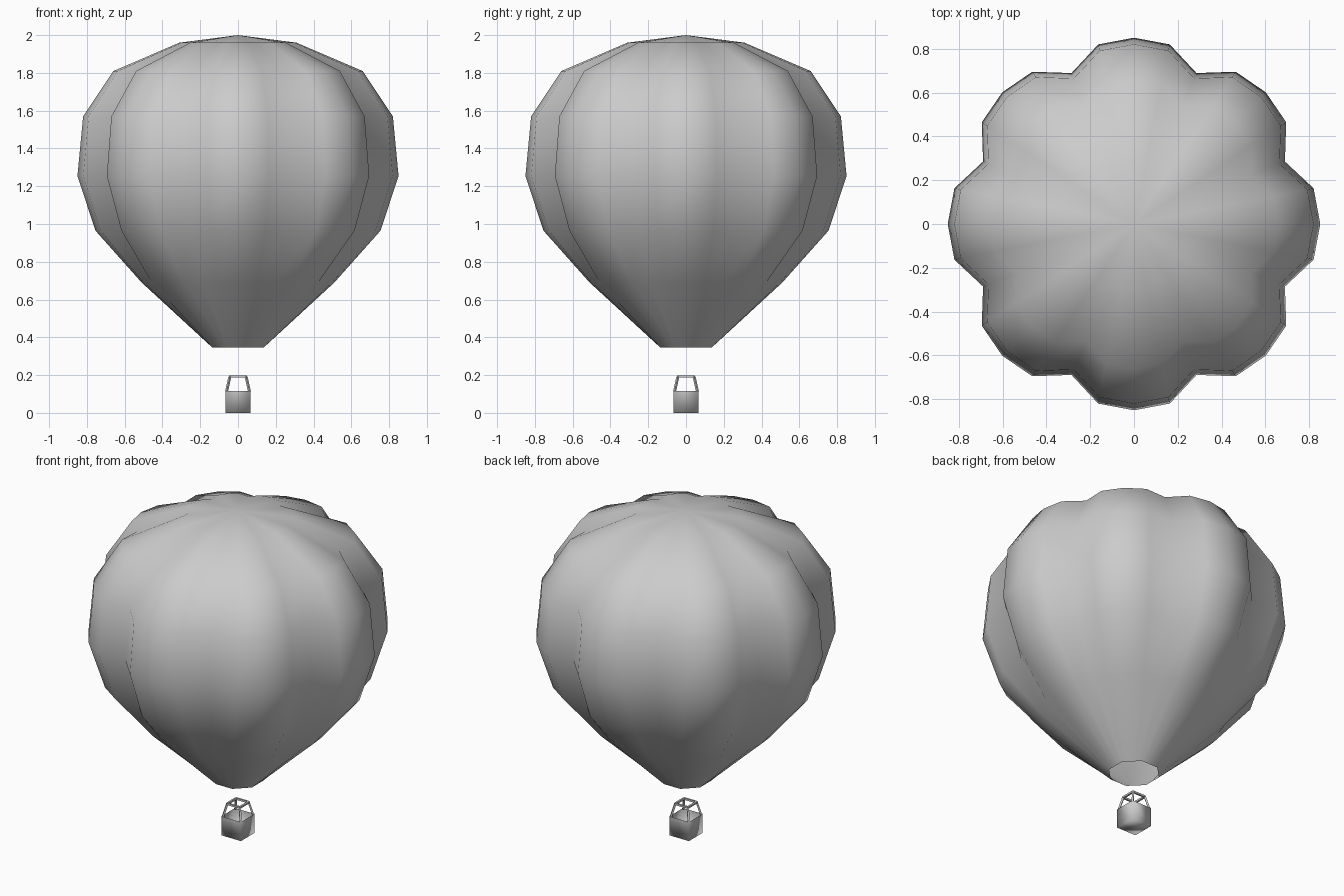
import bpy, bmesh, math
from mathutils import Vector

if "Cube" in bpy.data.objects:
    bpy.data.objects.remove(bpy.data.objects["Cube"])


def finish(bm, name, smooth=True):
    bmesh.ops.recalc_face_normals(bm, faces=bm.faces)
    me = bpy.data.meshes.new(name)
    bm.to_mesh(me)
    bm.free()
    for p in me.polygons:
        p.use_smooth = smooth
    ob = bpy.data.objects.new(name, me)
    bpy.context.collection.objects.link(ob)
    return ob


# Envelope: eight puffed gores, four segments each, open at the mouth
# profile: radius at gore centre, height, puff amount
profile = [(0.135, 0.345, 0.0), (0.51, 0.69, 0.55), (0.755, 0.965, 1.0),
           (0.85, 1.255, 1.0), (0.82, 1.57, 1.0), (0.66, 1.81, 1.0),
           (0.31, 1.96, 1.0)]
puffed = [1.0, 0.983, 0.877, 0.983]
flat = [1.0, 1.02, 1.082, 1.02]
SEG = 32
bm = bmesh.new()
rings = []
for r, z, k in profile:
    ring = []
    for i in range(SEG):
        a = 2 * math.pi * i / SEG
        f = r * (flat[i % 4] * (1 - k) + puffed[i % 4] * k)
        ring.append(bm.verts.new((f * math.cos(a), f * math.sin(a), z)))
    rings.append(ring)
top = bm.verts.new((0, 0, 2.0))
for lo, hi in zip(rings, rings[1:]):
    for i in range(SEG):
        j = (i + 1) % SEG
        bm.faces.new((lo[i], lo[j], hi[j], hi[i]))
for i in range(SEG):
    bm.faces.new((rings[-1][i], rings[-1][(i + 1) % SEG], top))
finish(bm, "envelope")

# Basket: box open at the top
bm = bmesh.new()
bmesh.ops.create_cube(bm, size=1)
for v in bm.verts:
    v.co = (v.co.x * 0.134, v.co.y * 0.134, (v.co.z + 0.5) * 0.117)
lid = [f for f in bm.faces if f.calc_center_median().z > 0.11]
bmesh.ops.delete(bm, geom=lid, context='FACES_ONLY')
finish(bm, "basket")


# Burner frame: four leaning posts and a square of bars
def bar(name, p, q, w=0.011):
    p, q = Vector(p), Vector(q)
    bm = bmesh.new()
    bmesh.ops.create_cube(bm, size=1)
    for v in bm.verts:
        v.co = (v.co.x * w, v.co.y * w, v.co.z * (q - p).length)
    ob = finish(bm, name, False)
    ob.location = (p + q) / 2
    ob.rotation_mode = 'QUATERNION'
    ob.rotation_quaternion = (q - p).to_track_quat('Z', 'Y')


corners = [(1, 1), (-1, 1), (-1, -1), (1, -1)]
for i, (x, y) in enumerate(corners):
    nx, ny = corners[(i + 1) % 4]
    t = 0.043
    bar("frame_post", (x * 0.061, y * 0.061, 0.112), (x * t, y * t, 0.192))
    bar("frame_bar", (x * t, y * t, 0.192), (nx * t, ny * t, 0.192))
